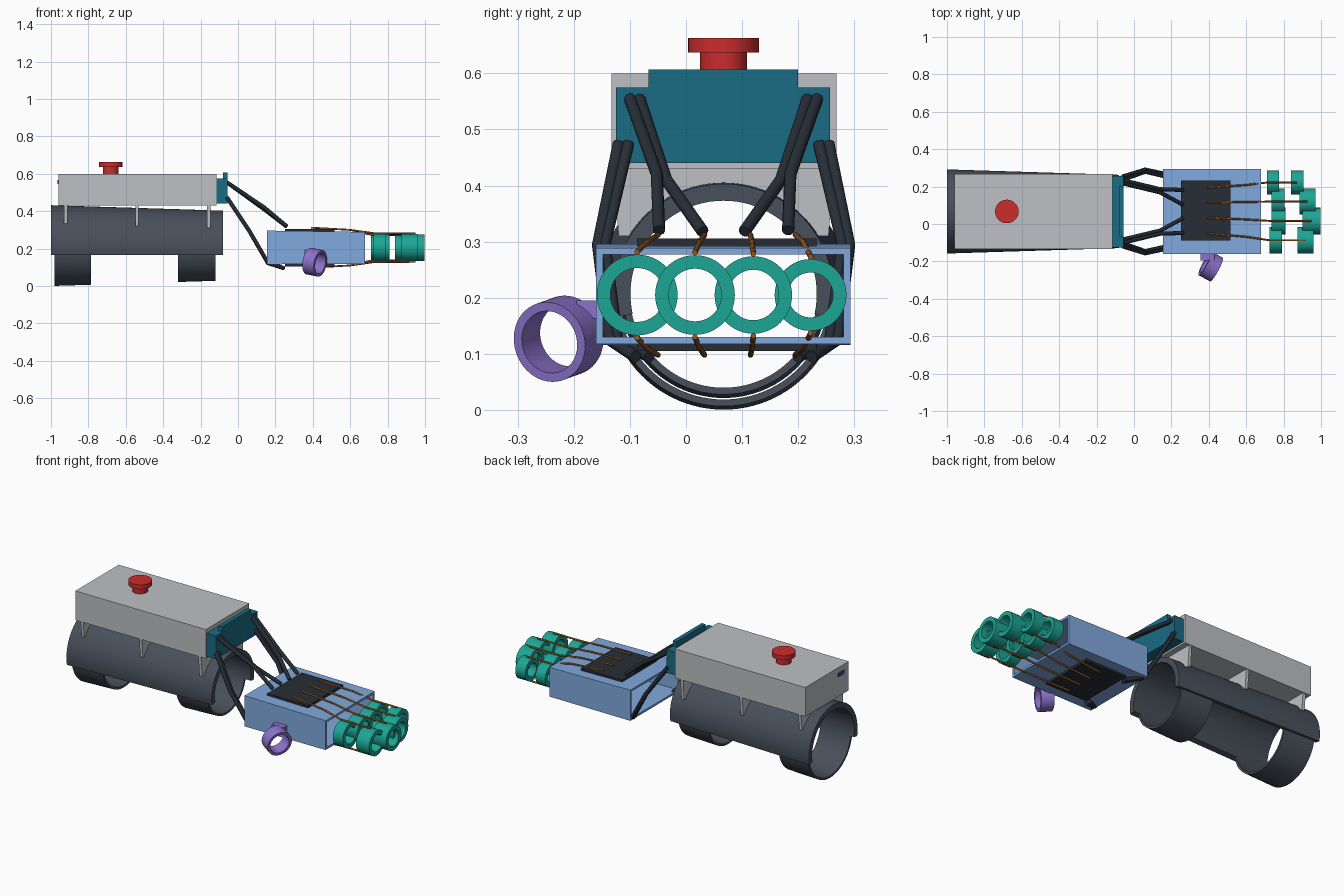
import bpy, bmesh
from math import sin, cos, asin, pi, radians
from mathutils import Vector

if "Cube" in bpy.data.objects:
    bpy.data.objects.remove(bpy.data.objects["Cube"])

CY, CZ = 0.067, 0.207   # forearm axis


def material(name, rgb):
    m = bpy.data.materials.new(name)
    m.diffuse_color = (*rgb, 1)
    m.use_nodes = True
    m.node_tree.nodes["Principled BSDF"].inputs["Base Color"].default_value = m.diffuse_color
    return m


DARK = material("charcoal", (0.065, 0.08, 0.105))
BLACK = material("cable_black", (0.02, 0.027, 0.037))
GREY = material("light_grey", (0.52, 0.53, 0.55))
RED = material("red", (0.6, 0.025, 0.025))
TEAL = material("deep_teal", (0.01, 0.15, 0.23))
BLUE = material("light_blue", (0.22, 0.4, 0.73))
GREEN = material("sea_green", (0.012, 0.38, 0.3))
PURPLE = material("violet", (0.26, 0.17, 0.6))
PORT = material("port_purple", (0.08, 0.04, 0.25))
COPPER = material("copper", (0.3, 0.1, 0.015))


def finish(name, bm, mat, smooth=False):
    bmesh.ops.recalc_face_normals(bm, faces=bm.faces)
    me = bpy.data.meshes.new(name)
    bm.to_mesh(me)
    bm.free()
    me.materials.append(mat)
    ob = bpy.data.objects.new(name, me)
    bpy.context.collection.objects.link(ob)
    if smooth:
        bpy.ops.object.select_all(action='DESELECT')
        bpy.context.view_layer.objects.active = ob
        ob.select_set(True)
        bpy.ops.object.shade_smooth_by_angle(angle=radians(35))
    return ob


def loft(name, loops, mat, smooth=False, caps=True, cyclic=False):
    """Skin a list of matching closed loops."""
    bm = bmesh.new()
    rows = [[bm.verts.new(p) for p in l] for l in loops]
    n = len(rows[0])
    pairs = list(zip(rows, rows[1:])) + ([(rows[-1], rows[0])] if cyclic else [])
    for a, b in pairs:
        for i in range(n):
            j = (i + 1) % n
            bm.faces.new((a[i], a[j], b[j], b[i]))
    if caps:
        bm.faces.new(rows[0])
        bm.faces.new(rows[-1])
    return finish(name, bm, mat, smooth)


def prism(name, profile, x0, x1, mat):
    return loft(name, [[(x, y, z) for y, z in profile] for x in (x0, x1)], mat)


def box(name, x0, x1, y0, y1, z0, z1, mat):
    return prism(name, [(y0, z0), (y1, z0), (y1, z1), (y0, z1)], x0, x1, mat)


def arc_shell(name, x0, r0, x1, r1, t, start0, start1, end0, end1, mat, n=48):
    """Tapered part-tube round the forearm axis."""
    loops = []
    for i in range(n + 1):
        f = i / n
        a0 = start0 + (end0 - start0) * f
        a1 = start1 + (end1 - start1) * f
        loops.append([(x, CY + r * cos(a), CZ + r * sin(a))
                      for x, r, a in ((x0, r0, a0), (x1, r1, a1), (x1, r1 - t, a1), (x0, r0 - t, a0))])
    return loft(name, loops, mat, True)


def ring(name, centre, axis, ro, ri, length, mat, n=48):
    axis = Vector(axis).normalized()
    u = axis.cross(Vector((0, 0, 1))).normalized()
    v = axis.cross(u)
    loops = []
    for i in range(n):
        d = u * cos(2 * pi * i / n) + v * sin(2 * pi * i / n)
        loops.append([Vector(centre) + d * r + axis * h for r, h in
                      ((ro, -length / 2), (ro, length / 2), (ri, length / 2), (ri, -length / 2))])
    return loft(name, loops, mat, True, caps=False, cyclic=True)


def tube(name, points, r, mat):
    cu = bpy.data.curves.new(name, 'CURVE')
    cu.dimensions = '3D'
    cu.bevel_depth, cu.bevel_resolution, cu.use_fill_caps = r, 3, True
    sp = cu.splines.new('POLY')
    sp.points.add(len(points) - 1)
    for p, co in zip(sp.points, points):
        p.co = (*co, 1)
    cu.materials.append(mat)
    ob = bpy.data.objects.new(name, cu)
    bpy.context.collection.objects.link(ob)


def cylinder(name, x, y, z0, z1, r, mat, n=48):
    loft(name, [[(x + r * cos(2 * pi * i / n), y + r * sin(2 * pi * i / n), z)
                 for i in range(n)] for z in (z0, z1)], mat, True)


def cuff_radius(x):
    return 0.225 - (x + 1) * 0.0315


# Forearm cuff and the straps beneath it
e0, e1 = asin(-0.042 / 0.225), asin(-0.042 / 0.196)
arc_shell("forearm_cuff", -1, 0.225, -0.08, 0.196, 0.03, e0, e1, pi - e0, pi - e1, DARK)
for nm, x0, x1 in (("rear_strap", -0.98, -0.785), ("front_strap", -0.32, -0.12)):
    arc_shell(nm, x0, cuff_radius(x0) - 0.018, x1, cuff_radius(x1) - 0.018, 0.012,
              -pi, -pi, 0, 0, DARK)

# Control box with arched brackets, port and stop button
box("control_box", -0.96, -0.115, -0.133, 0.268, 0.43, 0.6, GREY)
for x, zb in ((-0.92, 0.335), (-0.54, 0.32), (-0.157, 0.31)):
    r = cuff_radius(x) - 0.01
    a = asin((zb - CZ) / r)
    arch = [(CY + r * cos(a + (pi - 2 * a) * i / 24), CZ + r * sin(a + (pi - 2 * a) * i / 24))
            for i in range(25)]
    prism("box_bracket", arch + [(CY - 0.187, zb), (CY - 0.197, 0.435),
                                 (CY + 0.197, 0.435), (CY + 0.187, zb)], x - 0.009, x + 0.009, GREY)
box("rear_port", -0.964, -0.95, -0.09, -0.035, 0.545, 0.568, PORT)
cylinder("button_stem", -0.68, 0.067, 0.595, 0.638, 0.042, RED)
cylinder("button_head", -0.68, 0.067, 0.637, 0.663, 0.063, RED)

# Cable outlet block and its taller front plate
box("outlet_block", -0.115, -0.079, -0.125, 0.257, 0.44, 0.575, TEAL)
prism("outlet_plate", [(-0.125, 0.44), (0.257, 0.44), (0.257, 0.575), (0.2, 0.575), (0.2, 0.607),
                       (-0.067, 0.607), (-0.067, 0.575), (-0.125, 0.575)], -0.08, -0.055, TEAL)

# Open-ended hand sleeve with pads above and below
def sleeve(x, z0, z1):
    return [[(x, y0, za), (x, y1, za), (x, y1, zb), (x, y0, zb)] for y0, y1, za, zb in
            ((-0.16, 0.293, z0, z1), (-0.148, 0.281, z0 + 0.012, z1 - 0.012))]


(oa, ia), (ob_, ib) = sleeve(0.155, 0.116, 0.296), sleeve(0.68, 0.118, 0.289)
loft("hand_sleeve", [oa, ob_, ib, ia], BLUE, caps=False, cyclic=True)
box("top_pad", 0.25, 0.515, -0.087, 0.233, 0.285, 0.306, BLACK)
box("bottom_pad", 0.25, 0.515, -0.087, 0.233, 0.105, 0.122, BLACK)

# Control cables, mirrored across the centre line
cables = [
    [(-0.06, -0.1, 0.555), (0.14, -0.052, 0.42), (0.26, -0.048, 0.32)],
    [(-0.06, -0.083, 0.555), (0.14, -0.035, 0.41), (0.26, 0.03, 0.318)],
    [(-0.06, -0.12, 0.475), (0.06, -0.157, 0.295), (0.16, -0.136, 0.125), (0.245, -0.09, 0.095)],
    [(-0.06, -0.103, 0.475), (0.06, -0.145, 0.295), (0.16, -0.122, 0.122), (0.245, -0.065, 0.095)],
]
for pts in cables:
    tube("right_cable", pts, 0.011, BLACK)
    tube("left_cable", [(x, 2 * CY - y, z) for x, y, z in pts], 0.011, BLACK)

# Fingers: two rings and two tendons each
fingers = [  # y, pad y, radius, near ring span, far ring span
    (-0.087, -0.05, 0.072, (0.725, 0.79), (0.875, 0.96)),
    (0.016, 0.033, 0.071, (0.735, 0.81), (0.9, 0.997)),
    (0.12, 0.115, 0.069, (0.735, 0.805), (0.885, 0.97)),
    (0.222, 0.195, 0.064, (0.712, 0.775), (0.84, 0.905)),
]
for y, py, r, near, far in fingers:
    for nm, (a, b) in (("near_finger_ring", near), ("far_finger_ring", far)):
        ring(nm, ((a + b) / 2, y, CZ - 0.002), (1, 0, 0), r, r - 0.024, b - a, GREEN)
    end = sum(far) / 2
    for nm, s in (("upper_tendon", 1), ("lower_tendon", -1)):
        mid = CZ - 0.002
        tube(nm, [(0.39, py, mid + s * 0.107), (0.6, py + (y - py) * 0.5, mid + s * 0.095),
                  (near[0], y, mid + s * (r + 0.005)), (end, y, mid + s * (r + 0.004))], 0.005, COPPER)

# Thumb ring and mount
ring("thumb_ring", (0.41, -0.227, 0.127), (0.87, -0.47, -0.17), 0.072, 0.056, 0.07, PURPLE)
box("thumb_mount", 0.355, 0.43, -0.195, -0.155, 0.163, 0.195, PURPLE)
